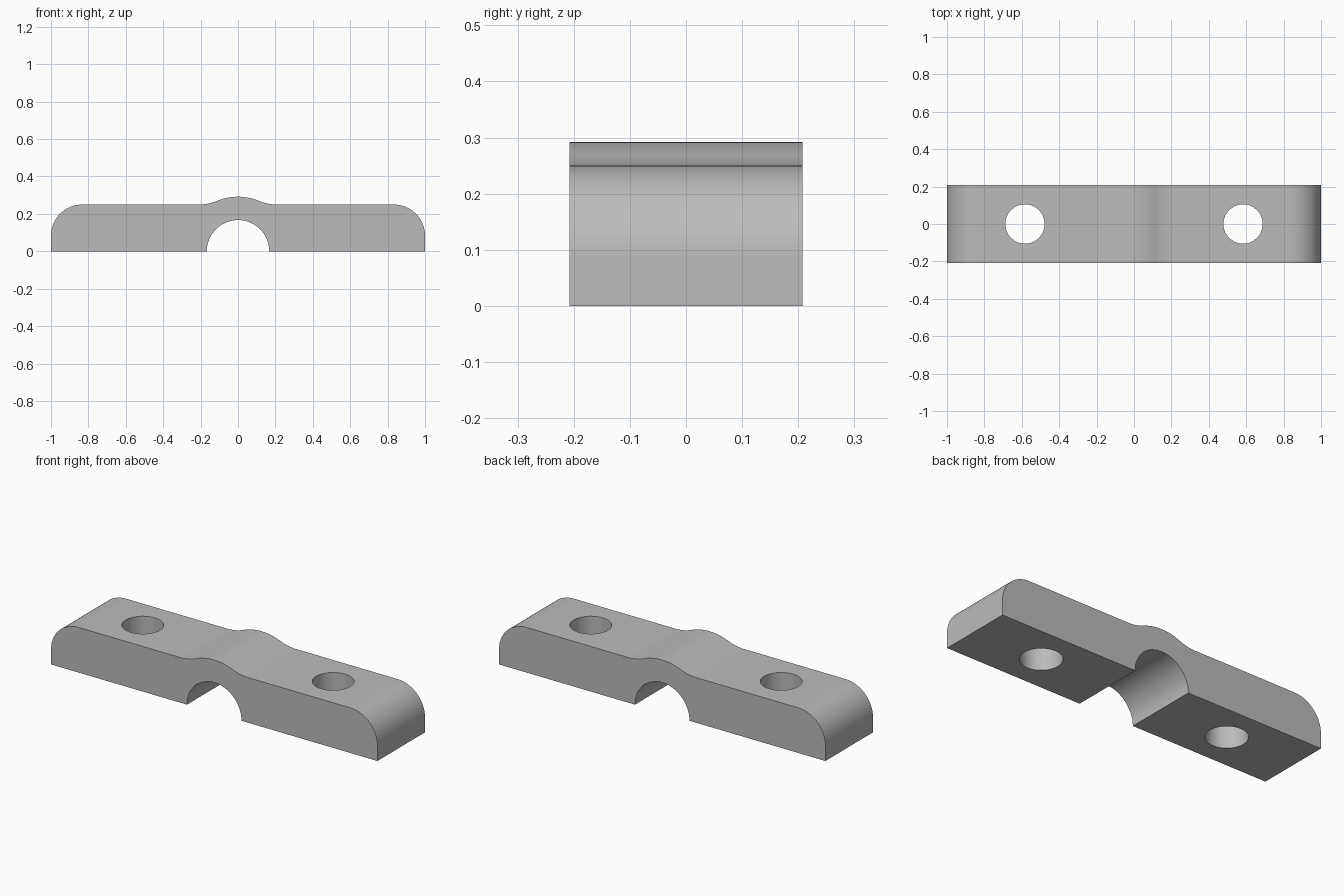
import bpy
import bmesh
from math import sin, cos, pi, atan2, sqrt, radians

if "Cube" in bpy.data.objects:
    bpy.data.objects.remove(bpy.data.objects["Cube"], do_unlink=True)

HALF_DEPTH = 0.208
TOP = 0.25          # height of the flat arms
CORNER = 0.167      # rounded outer ends
BORE = 0.167        # half-round channel underneath
CROWN = 0.292       # raised band over the channel
BLEND = 0.25        # concave fillet between band and arm
HOLE_X, HOLE_R = 0.583, 0.105


def arc(cx, cz, r, start, end, steps):
    return [(cx + r * cos(start + (end - start) * i / steps),
             cz + r * sin(start + (end - start) * i / steps))
            for i in range(steps + 1)]


def link(name, bm):
    mesh = bpy.data.meshes.new(name)
    bmesh.ops.recalc_face_normals(bm, faces=bm.faces)
    bm.to_mesh(mesh)
    bm.free()
    obj = bpy.data.objects.new(name, mesh)
    bpy.context.collection.objects.link(obj)
    return obj


steel = bpy.data.materials.new("light grey")
steel.use_nodes = True
grey = (0.5, 0.5, 0.5, 1)
steel.diffuse_color = grey
steel.node_tree.nodes["Principled BSDF"].inputs["Base Color"].default_value = grey

# Right half of the outline, from the channel crown round to the top centre
blend_x = sqrt((CROWN + BLEND) ** 2 - (TOP + BLEND) ** 2)
tangent = atan2(TOP + BLEND, blend_x)
half = arc(0, 0, BORE, pi / 2, 0, 24)
half += [(1, 0)]
half += arc(1 - CORNER, TOP - CORNER, CORNER, 0, pi / 2, 20)
half += arc(blend_x, TOP + BLEND, BLEND, -pi / 2, tangent - pi, 10)
half += arc(0, 0, CROWN, tangent, pi / 2, 10)[1:]
outline = half + [(-x, z) for x, z in reversed(half[1:-1])]

# Clamp body: outline extruded through the depth
bm = bmesh.new()
face = bm.faces.new([bm.verts.new((x, -HALF_DEPTH, z)) for x, z in outline])
grown = bmesh.ops.extrude_face_region(bm, geom=[face])
bmesh.ops.translate(bm, vec=(0, 2 * HALF_DEPTH, 0),
                    verts=[v for v in grown["geom"] if isinstance(v, bmesh.types.BMVert)])
clamp = link("clamp_body", bm)
clamp.data.materials.append(steel)

# Bolt holes
bpy.context.view_layer.objects.active = clamp
for side in (-1, 1):
    bm = bmesh.new()
    bmesh.ops.create_cone(bm, cap_ends=True, segments=64,
                          radius1=HOLE_R, radius2=HOLE_R, depth=1)
    cutter = link("bolt_hole_cutter", bm)
    cutter.location.x = side * HOLE_X
    cutter.hide_render = True
    cutter.data.materials.append(steel)
    bpy.context.view_layer.update()
    cut = clamp.modifiers.new("bolt_hole", "BOOLEAN")
    cut.operation = "DIFFERENCE"
    cut.solver = "EXACT"
    cut.object = cutter
    bpy.ops.object.modifier_apply(modifier=cut.name)
    bpy.data.objects.remove(cutter, do_unlink=True)

# Smooth curved surfaces, crisp edges, flat faces kept flat
bpy.ops.object.select_all(action="DESELECT")
clamp.select_set(True)
bpy.ops.object.shade_smooth_by_angle(angle=radians(30))
weighted = clamp.modifiers.new("flat_normals", "WEIGHTED_NORMAL")
weighted.keep_sharp = True
